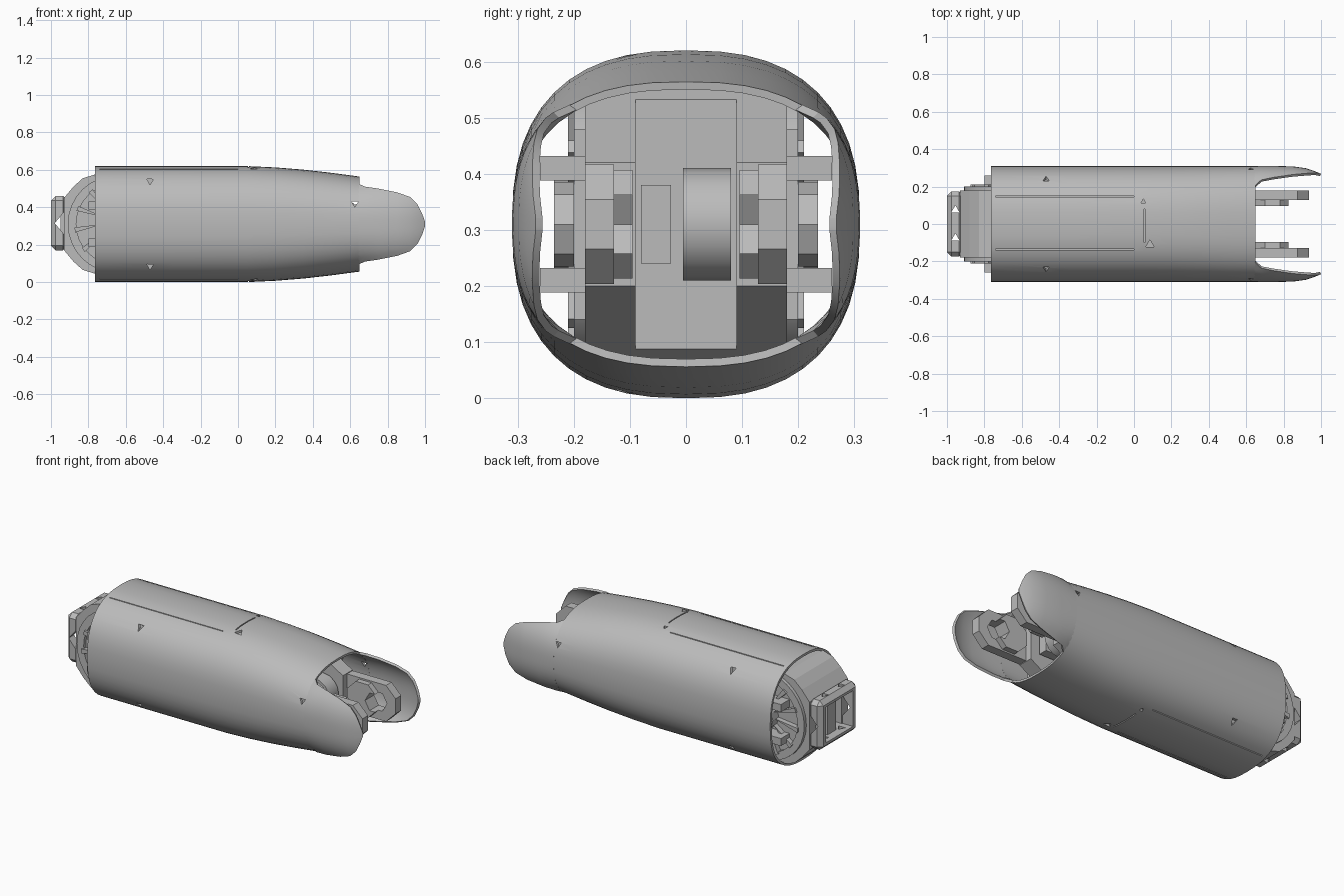
import bpy, bmesh, math
from mathutils import Matrix

old = bpy.data.objects.get("Cube")
if old:
    bpy.data.objects.remove(old, do_unlink=True)

CZ = 0.31          # height of the long axis
mat = bpy.data.materials.new("plain grey")
mat.use_nodes = True
GREY = (0.5, 0.5, 0.5, 1)
mat.diffuse_color = GREY
mat.node_tree.nodes["Principled BSDF"].inputs["Base Color"].default_value = GREY


def make(name, bm):
    bmesh.ops.recalc_face_normals(bm, faces=bm.faces)
    mesh = bpy.data.meshes.new(name)
    bm.to_mesh(mesh)
    bm.free()
    mesh.materials.append(mat)
    obj = bpy.data.objects.new(name, mesh)
    bpy.context.collection.objects.link(obj)
    return obj


def activate(obj):
    bpy.ops.object.select_all(action='DESELECT')
    obj.select_set(True)
    bpy.context.view_layer.objects.active = obj


def modify(obj, kind, **settings):
    mod = obj.modifiers.new(kind.lower(), kind)
    for key, value in settings.items():
        setattr(mod, key, value)
    activate(obj)
    bpy.ops.object.modifier_apply(modifier=mod.name)


def cut(obj, cutter):
    modify(obj, 'BOOLEAN', object=cutter, operation='DIFFERENCE', solver='EXACT')
    bpy.data.objects.remove(cutter, do_unlink=True)


def smooth(obj, degrees=30):
    activate(obj)
    bpy.ops.object.shade_smooth_by_angle(angle=math.radians(degrees))


def box(name, x0, x1, y0, y1, z0, z1):
    bm = bmesh.new()
    bmesh.ops.create_cube(bm, size=1)
    bm.transform(Matrix.Translation(((x0 + x1) / 2, (y0 + y1) / 2, (z0 + z1) / 2))
                 @ Matrix.Diagonal((x1 - x0, y1 - y0, z1 - z0, 1)))
    return make(name, bm)


def prism(name, points, y0, y1):
    """Extrude an x-z profile along y."""
    bm = bmesh.new()
    face = bm.faces.new([bm.verts.new((x, y0, z)) for x, z in points])
    grown = bmesh.ops.extrude_face_region(bm, geom=[face])
    verts = [v for v in grown["geom"] if isinstance(v, bmesh.types.BMVert)]
    bmesh.ops.translate(bm, verts=verts, vec=(0, y1 - y0, 0))
    return make(name, bm)


def ngon(x, z, r, sides, turn=0.0):
    return [(x + r * math.cos(turn + math.tau * i / sides),
             z + r * math.sin(turn + math.tau * i / sides)) for i in range(sides)]


def loft(name, rows, closed):
    bm = bmesh.new()
    grid = [[bm.verts.new(p) for p in row] for row in rows]
    n = len(grid[0])
    for a, b in zip(grid, grid[1:]):
        for i in range(n if closed else n - 1):
            j = (i + 1) % n
            bm.faces.new((a[i], a[j], b[j], b[i]))
    return make(name, bm)


# Outer shell: rounded-square tube that tapers in height toward the fork
def ring(x, h, w=0.31, power=2.5, n=48):
    pts = []
    for i in range(n):
        c, s = math.cos(math.tau * i / n), math.sin(math.tau * i / n)
        pts.append((x, w * math.copysign(abs(c) ** (2 / power), c),
                    CZ + h * math.copysign(abs(s) ** (2 / power), s)))
    return pts


stations = [(-0.765, 0.31), (-0.35, 0.31), (0.05, 0.31), (0.2, 0.303),
            (0.35, 0.291), (0.5, 0.274), (0.65, 0.254)]
shell = loft("outer_shell", [ring(x, h) for x, h in stations], True)
modify(shell, 'SOLIDIFY', thickness=0.014, offset=-1)

# Panel seams and small triangular ports through the shell
for y in (0.147, -0.137):
    cut(shell, box("seam_cutter", -0.74, 0.0, y - 0.0025, y + 0.0025, -1, 1))
cut(shell, box("seam_cutter", 0.053, 0.059, -0.1, 0.08, -1, 1))
for x, z in ((-0.47, 0.54), (-0.47, 0.085), (0.625, 0.42)):
    cut(shell, prism("port_cutter", ngon(x, z, 0.02, 3, 0.5), -1, 1))
for x, y, r in ((0.085, -0.11, 0.026), (0.05, 0.12, 0.014)):
    bm = bmesh.new()
    bmesh.ops.create_cone(bm, cap_ends=True, segments=3, radius1=r, radius2=r, depth=3)
    bm.transform(Matrix.Translation((x, y, 0)))
    cut(shell, make("port_cutter", bm))
smooth(shell)

# Side fins: the shell walls carry on past the opening and round off
fin_rows = [(0.645, 0.215, 0.255, 0.31), (0.68, 0.2, 0.265, 0.31), (0.75, 0.19, 0.27, 0.31),
            (0.85, 0.17, 0.27, 0.308), (0.92, 0.145, 0.27, 0.298), (0.96, 0.105, 0.27, 0.285),
            (0.985, 0.055, 0.27, 0.275), (1.0, 0.012, 0.27, 0.268)]
for side, label in ((1, "back"), (-1, "front")):
    rows = []
    for x, reach, h, w in fin_rows:
        row = []
        for i in range(17):
            dz = reach * (i / 8 - 1)
            row.append((x, side * w * (1 - abs(dz / h) ** 2.5) ** 0.4, CZ + dz))
        rows.append(row)
    fin = loft(label + "_fin", rows, False)
    # Thicken toward the axis whichever way the sheet's normals face
    outward = fin.data.polygons[40].normal.y * side > 0
    modify(fin, 'SOLIDIFY', thickness=0.014, offset=-1 if outward else 1)
    smooth(fin)

# Inner chassis: domed at the wrist, wedge-shaped at the fork
upper = [(-0.93, 0.14), (-0.88, 0.2), (-0.83, 0.245), (-0.765, 0.265), (0.4, 0.24), (0.62, 0.11)]
outline = [(x, CZ + d) for x, d in upper] + [(x, CZ - d) for x, d in reversed(upper)]
chassis = prism("inner_chassis", outline, -0.18, 0.18)
cut(chassis, box("slot_cutter", 0.43, 1, -0.09, 0.09, -1, 1))
cut(chassis, box("wrist_cutter", -1.1, -0.86, -0.12, 0.12, 0.21, 0.41))

# Wrist frame: open rectangular end with triangular windows in the sides
frame = box("wrist_frame", -1.0, -0.91, -0.175, 0.175, 0.17, 0.46)
modify(frame, 'BEVEL', width=0.025, segments=1, limit_method='ANGLE')
cut(frame, box("frame_cutter", -1.1, -0.8, -0.125, 0.125, 0.21, 0.42))
cut(frame, prism("window_cutter", [(-0.98, 0.315), (-0.925, 0.25), (-0.925, 0.38)], -1, 1))
for y in (-0.075, 0.075):
    bm = bmesh.new()
    bmesh.ops.create_cone(bm, cap_ends=True, segments=3, radius1=0.025, radius2=0.025, depth=3)
    bm.transform(Matrix.Translation((-0.955, y, 0)))
    cut(frame, make("notch_cutter", bm))
box("wrist_core", -0.95, -0.85, -0.04, 0.04, 0.2, 0.43)

# Parts mirrored on both sides of the chassis
for side, label in ((1, "back"), (-1, "front")):
    def ys(a, b):
        return sorted((side * a, side * b))

    # Spoked wheel beside the wrist
    wheel = prism(label + "_wheel_rim", ngon(-0.65, CZ, 0.26, 32), *ys(0.175, 0.2))
    cut(wheel, prism("rim_cutter", ngon(-0.65, CZ, 0.215, 32), -1, 1))
    smooth(wheel)
    prism(label + "_wheel_hub", ngon(-0.65, CZ, 0.08, 12), *ys(0.175, 0.235))
    for k in range(12):
        a = math.tau * k / 12
        tip = ngon(-0.65, CZ, 0.225, 1, a + 0.2)[0]
        root = ngon(-0.65, CZ, 0.07, 2, a)[0]
        heel = ngon(-0.65, CZ, 0.225, 1, a + 0.08)[0]
        prism(label + "_wheel_blade", [root, heel, tip], *ys(0.175, 0.21))

    # Side rails, mounting plate and hub inside the shell
    for z in (0.41, 0.21):
        box(label + "_rail", -0.8, 0.5, *ys(0.175, 0.26), z - 0.022, z + 0.022)
    box(label + "_side_plate", -0.5, 0.4, *ys(0.175, 0.2), 0.14, 0.48)
    prism(label + "_side_hub", ngon(0.4, CZ, 0.075, 8), *ys(0.2, 0.235))

    # Fork prong with an eight-sided eye
    r = 0.115
    eye = ngon(0.83, CZ, r, 8, math.pi / 8)
    prong_outline = [p for p in eye if p[0] > 0.83] + [(0.5, CZ + 0.106), (0.5, CZ - 0.106)]
    prong_outline.sort(key=lambda p: math.atan2(p[1] - CZ, p[0] - 0.7))
    prong = prism(label + "_prong", prong_outline, *ys(0.128, 0.18))
    cut(prong, prism("eye_cutter", ngon(0.82, CZ, 0.06, 6), -1, 1))
    boss = prism(label + "_prong_boss", ngon(0.74, CZ, 0.105, 8, math.pi / 8), *ys(0.095, 0.13))
    cut(boss, prism("eye_cutter", ngon(0.82, CZ, 0.06, 6), -1, 1))

# Pivot drum and stop block in the slot between the prongs
smooth(prism("pivot_drum", ngon(0.5, CZ, 0.1, 16), -0.005, 0.08))
box("stop_block", 0.42, 0.57, -0.08, -0.027, 0.24, 0.38)
